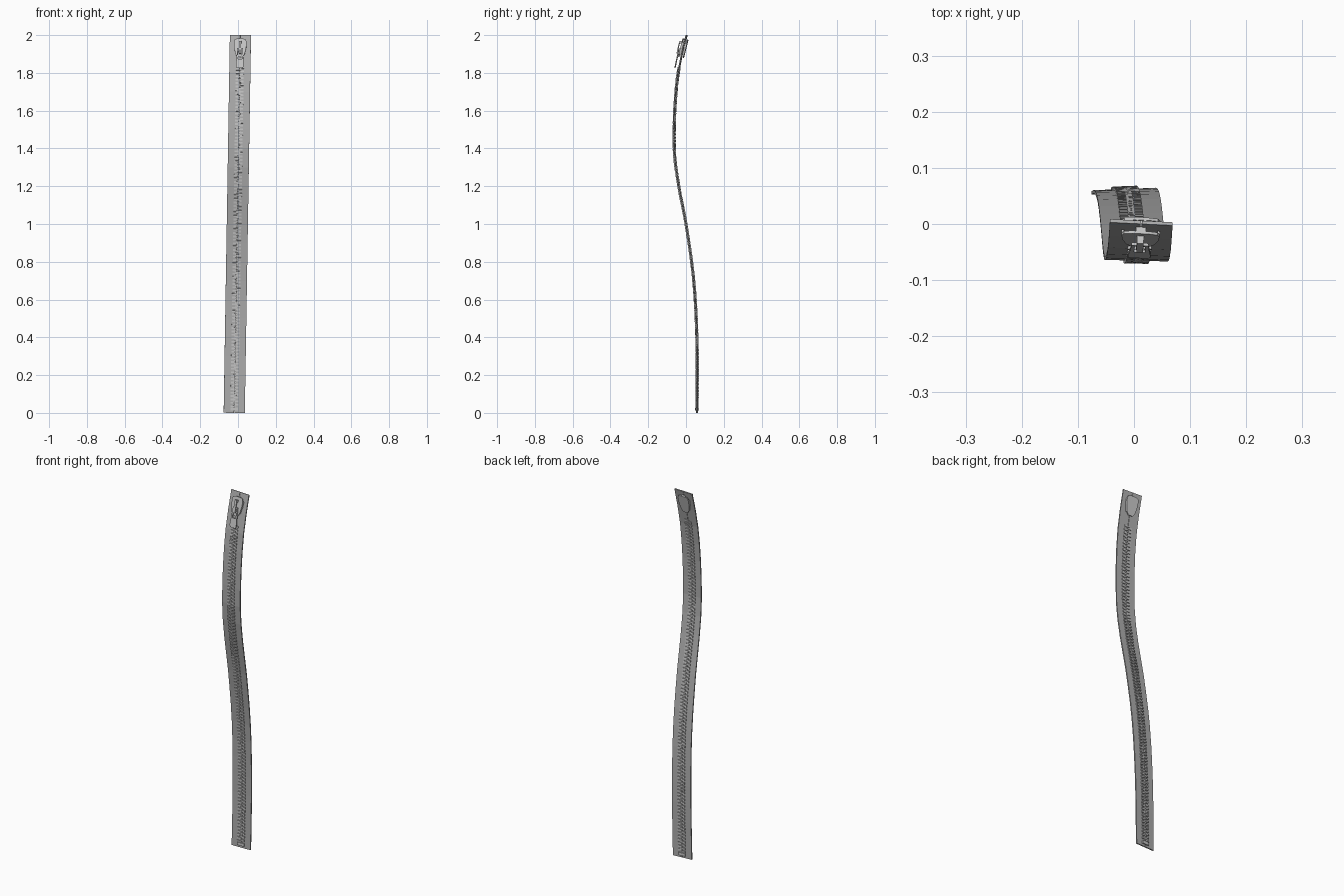
import bpy, bmesh, math
from mathutils import Vector

if "Cube" in bpy.data.objects:
    bpy.data.objects.remove(bpy.data.objects["Cube"])

def material(name, v):
    m = bpy.data.materials.new(name)
    m.diffuse_color = (v, v, v, 1)
    m.use_nodes = True
    m.node_tree.nodes["Principled BSDF"].inputs["Base Color"].default_value = m.diffuse_color
    return m

FABRIC = material("grey fabric", 0.42)
METAL = material("light metal", 0.56)

# S-shaped path as (height, depth)
KEYS = [(-0.3, 0.055), (0.0, 0.058), (0.38, 0.058), (0.7, 0.041), (1.0, 0.0),
        (1.2, -0.038), (1.4, -0.062), (1.75, -0.048), (2.0, 0.003), (2.25, 0.08)]

def depth(z):
    i = 1
    while i < len(KEYS) - 3 and z > KEYS[i + 1][0]:
        i += 1
    (za, a), (zb, b), (zc, c), (zd, d) = KEYS[i - 1:i + 3]
    t, h = (z - zb) / (zc - zb), zc - zb
    m0, m1 = (c - a) / (zc - za) * h, (d - b) / (zd - zb) * h
    return ((2*t**3 - 3*t*t + 1) * b + (t**3 - 2*t*t + t) * m0
            + (3*t*t - 2*t**3) * c + (t**3 - t*t) * m1)

def frame(z):
    """Point on the path, with across / along / front-normal directions."""
    p = Vector((-0.02 + 0.0165 * z, depth(z), z))
    along = Vector((0.0165, (depth(z + 0.01) - depth(z - 0.01)) / 0.02, 1)).normalized()
    yaw = 0.05 - 0.05 * z
    across = Vector((math.cos(yaw), math.sin(yaw), 0))
    across = (across - along * across.dot(along)).normalized()
    return p, across, along, along.cross(across) * -1

def finish(bm, name, mat):
    bmesh.ops.recalc_face_normals(bm, faces=bm.faces)
    me = bpy.data.meshes.new(name)
    bm.to_mesh(me)
    bm.free()
    me.materials.append(mat)
    ob = bpy.data.objects.new(name, me)
    bpy.context.collection.objects.link(ob)
    return ob

def prism(bm, z, outline, v0, v1, lean=0.0):
    """Outline of (across, along) points extruded along the front normal."""
    p, a, t, n = frame(z)
    rings = [[bm.verts.new(p + a*u + t*w + n*(v + lean*w)) for u, w in outline]
             for v in (v0, v1)]
    bm.faces.new(rings[0])
    bm.faces.new(rings[1][::-1])
    k = len(outline)
    for i in range(k):
        j = (i + 1) % k
        bm.faces.new((rings[0][i], rings[0][j], rings[1][j], rings[1][i]))

def rect(u0, u1, w0, w1):
    return [(u0, w0), (u1, w0), (u1, w1), (u0, w1)]

# two strips of tape
for side, label in ((-1, "left"), (1, "right")):
    bm = bmesh.new()
    prev = None
    for i in range(21):
        p, a, t, n = frame(2 * i / 20)
        ring = [bm.verts.new(p + a*side*u + n*v) for u, v in
                ((0.001, -0.003), (0.056, -0.003), (0.056, 0.003), (0.001, 0.003))]
        if prev:
            for j in range(4):
                k = (j + 1) % 4
                bm.faces.new((prev[j], prev[k], ring[k], ring[j]))
        else:
            bm.faces.new(ring)
        prev = ring
    bm.faces.new(prev)
    finish(bm, label + "_tape", FABRIC)

    # interlocking teeth, staggered between the sides
    bm = bmesh.new()
    for i in range(100):
        z = 0.035 + 0.018 * i + (0.009 if side > 0 else 0)
        outline = [(side*u, w) for u, w in
                   ((0.021, -0.0045), (0.004, -0.0045), (0.001, -0.003), (-0.006, -0.004),
                    (-0.006, 0.004), (0.001, 0.003), (0.004, 0.0045), (0.021, 0.0045))]
        prism(bm, z, outline, -0.008, 0.008)
    finish(bm, label + "_teeth", METAL)

# bottom stop
bm = bmesh.new()
prism(bm, 0.02, rect(-0.02, 0.02, -0.008, 0.008), -0.009, 0.009)
finish(bm, "bottom_stop", METAL)

# slider: shield-shaped plates with side flanges and central wedge
bm = bmesh.new()
ZS = 1.93
half = [(0.014, 0.05), (0.03, 0.045), (0.034, 0.03), (0.032, 0.0), (0.024, -0.035), (0.014, -0.05)]
shield = half + [(-u, w) for u, w in reversed(half)]
prism(bm, ZS, shield, 0.010, 0.015)
prism(bm, ZS, shield, -0.015, -0.010)
for s in (-1, 1):
    flange = [(s*0.034, 0.03), (s*0.032, 0.0), (s*0.024, -0.035),
              (s*0.020, -0.035), (s*0.028, 0.0), (s*0.030, 0.03)]
    prism(bm, ZS, flange, 0.004, 0.012)
    prism(bm, ZS, flange, -0.012, -0.004)
prism(bm, ZS, [(-0.009, 0.048), (0.009, 0.048), (0, 0.01)], -0.012, 0.012)
finish(bm, "slider_body", METAL)

# arched bridge on the slider front
bm = bmesh.new()
prism(bm, ZS, rect(-0.006, 0.006, 0.022, 0.034), 0.013, 0.028)
prism(bm, ZS, rect(-0.006, 0.006, -0.034, -0.022), 0.013, 0.028)
prism(bm, ZS, rect(-0.006, 0.006, -0.034, 0.034), 0.024, 0.029)
finish(bm, "slider_bridge", METAL)

# hanging pull tab: loop at the top, solid blade below
bm = bmesh.new()
ZP = 1.87
for s in (-1, 1):
    prism(bm, ZP, [(s*0.009, 0.055), (s*0.015, 0.055), (s*0.018, 0.0), (s*0.010, 0.0)],
          0.018, 0.023)
prism(bm, ZP, rect(-0.015, 0.015, 0.050, 0.058), 0.018, 0.023)
prism(bm, ZP, [(-0.018, 0.0), (0.018, 0.0), (0.021, -0.04), (0.015, -0.05),
               (-0.015, -0.05), (-0.021, -0.04)], 0.018, 0.023)
finish(bm, "pull_tab", METAL)
